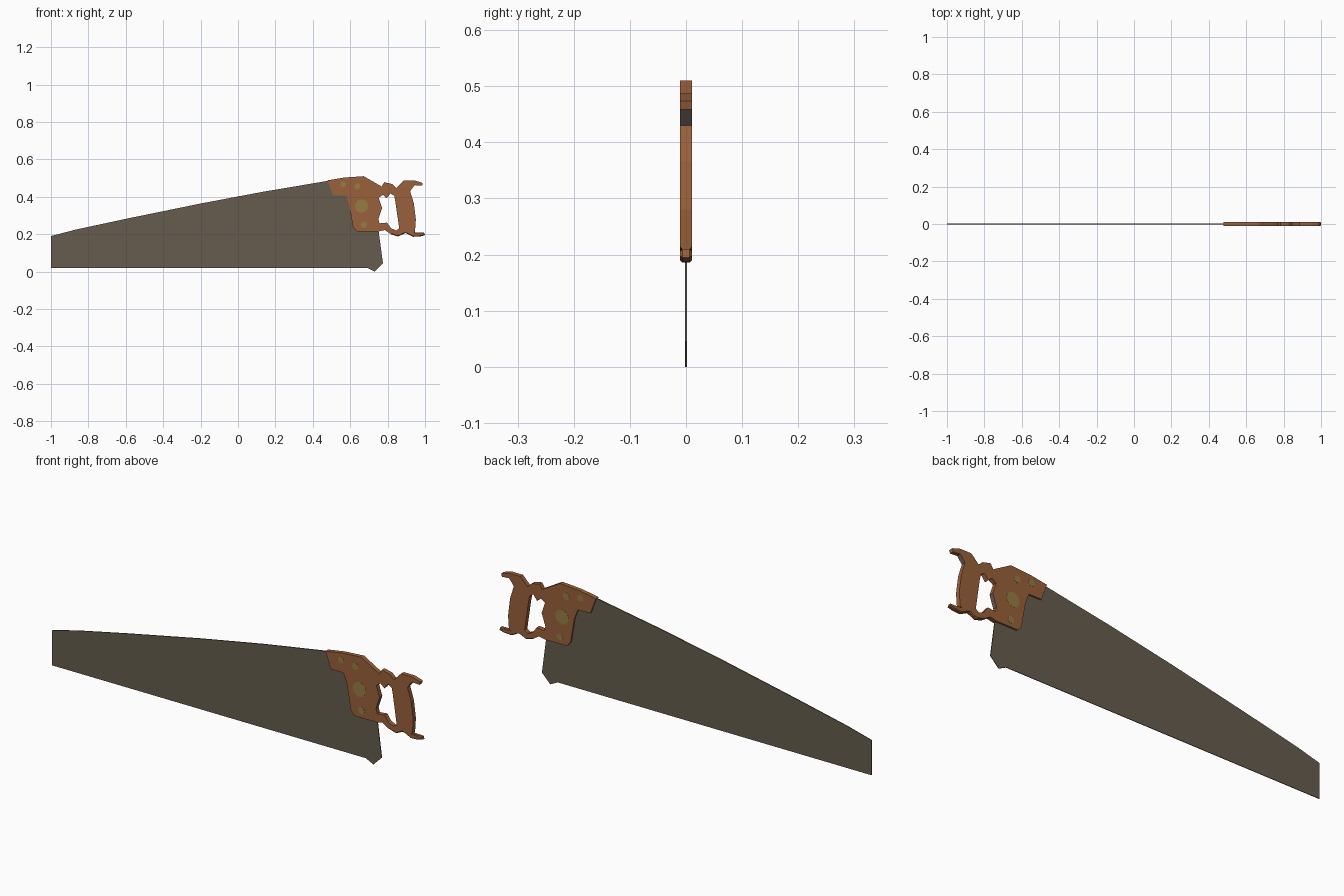
import bpy, bmesh, math
from mathutils import Vector
from mathutils.geometry import tessellate_polygon

if "Cube" in bpy.data.objects:
    bpy.data.objects.remove(bpy.data.objects["Cube"])


def material(name, rgb):
    m = bpy.data.materials.new(name)
    m.diffuse_color = (*rgb, 1)
    m.use_nodes = True
    m.node_tree.nodes["Principled BSDF"].inputs["Base Color"].default_value = m.diffuse_color
    return m


steel = material("dark_steel", (0.132, 0.108, 0.075))
wood = material("brown_wood", (0.32, 0.118, 0.042))
brass = material("dull_brass", (0.30, 0.20, 0.055))
grey = material("worn_grey", (0.14, 0.105, 0.09))


def slab(name, loops, half, mats):
    """Extrude outlines (first is the rim, others are holes) along y; half(z) is half thickness."""
    bm = bmesh.new()
    flat = [p for lp in loops for p in lp]
    front = [bm.verts.new((x, -half(z), z)) for x, z in flat]
    back = [bm.verts.new((x, half(z), z)) for x, z in flat]
    for tri in tessellate_polygon([[Vector((x, z, 0)) for x, z in lp] for lp in loops]):
        bm.faces.new([front[i] for i in tri])
        bm.faces.new([back[i] for i in reversed(tri)])
    start = 0
    for lp in loops:
        n = len(lp)
        for i in range(n):
            a, b = start + i, start + (i + 1) % n
            bm.faces.new((front[a], front[b], back[b], back[a]))
        start += n
    bmesh.ops.recalc_face_normals(bm, faces=bm.faces)
    me = bpy.data.meshes.new(name)
    ob = bpy.data.objects.new(name, me)
    bpy.context.collection.objects.link(ob)
    for m in mats:
        me.materials.append(m)
    return bm, me


# Blade: thin plate tapering towards the cutting edge
blade = [(-1, .02), (.69, .02), (.73, 0), (.775, .045), (.75, .23), (.70, .40),
         (.48, .485), (.14, .428), (-.2, .364), (-.6, .282), (-.87, .224), (-1, .19)]
bm, me = slab("blade", [blade], lambda z: .0015 + .003 * z, [steel])
bm.to_mesh(me)
bm.free()

# Handle: wooden outline with a hand hole
rim = [(.478, .488), (.57, .503), (.672, .51), (.768, .455), (.782, .478), (.825, .468),
       (.846, .447), (.885, .487), (.945, .487), (.988, .474), (.984, .459), (.945, .462),
       (.92, .43), (.94, .366), (.951, .28), (.946, .209), (.995, .209), (1, .195),
       (.975, .188), (.935, .186), (.895, .206), (.855, .188), (.82, .199), (.785, .222),
       (.752, .215), (.636, .215), (.615, .237), (.594, .36), (.575, .408), (.508, .408)]
hole = [(.752, .395), (.77, .34), (.75, .28), (.757, .258), (.797, .262), (.818, .232),
        (.845, .22), (.862, .232), (.841, .375), (.835, .405), (.815, .418), (.795, .392),
        (.775, .41)]
bm, me = slab("handle", [rim, hole], lambda z: .0105, [wood, grey])
for f in bm.faces:  # worn patches under the horn and inside the hole
    c = f.calc_center_median()
    if abs(f.normal.y) < .1 and ((c.x > .925 and .43 < c.z < .455)
                                 or (c.x < .765 and .28 < c.z < .34 and .7 < f.normal.x)):
        f.material_index = 1
low = [e for e in bm.edges if all(v.co.z < .21 and v.co.x > .81 for v in e.verts)
       and abs(e.verts[0].co.y - e.verts[1].co.y) < .001
       and any(abs(f.normal.y) < .1 for f in e.link_faces)]
bmesh.ops.bevel(bm, geom=low, offset=.004, segments=1, affect='EDGES')
bm.to_mesh(me)
bm.free()

# Brass screws showing on both sides
for i, (x, z, r) in enumerate([(.562, .467, .016), (.638, .456, .017),
                               (.661, .35, .036), (.672, .25, .017)]):
    bpy.ops.mesh.primitive_cylinder_add(vertices=12, radius=r, depth=.0222,
                                        location=(x, 0, z), rotation=(math.pi / 2, 0, 0))
    ob = bpy.context.object
    ob.name = f"screw_{i + 1}"
    ob.data.materials.append(brass)
